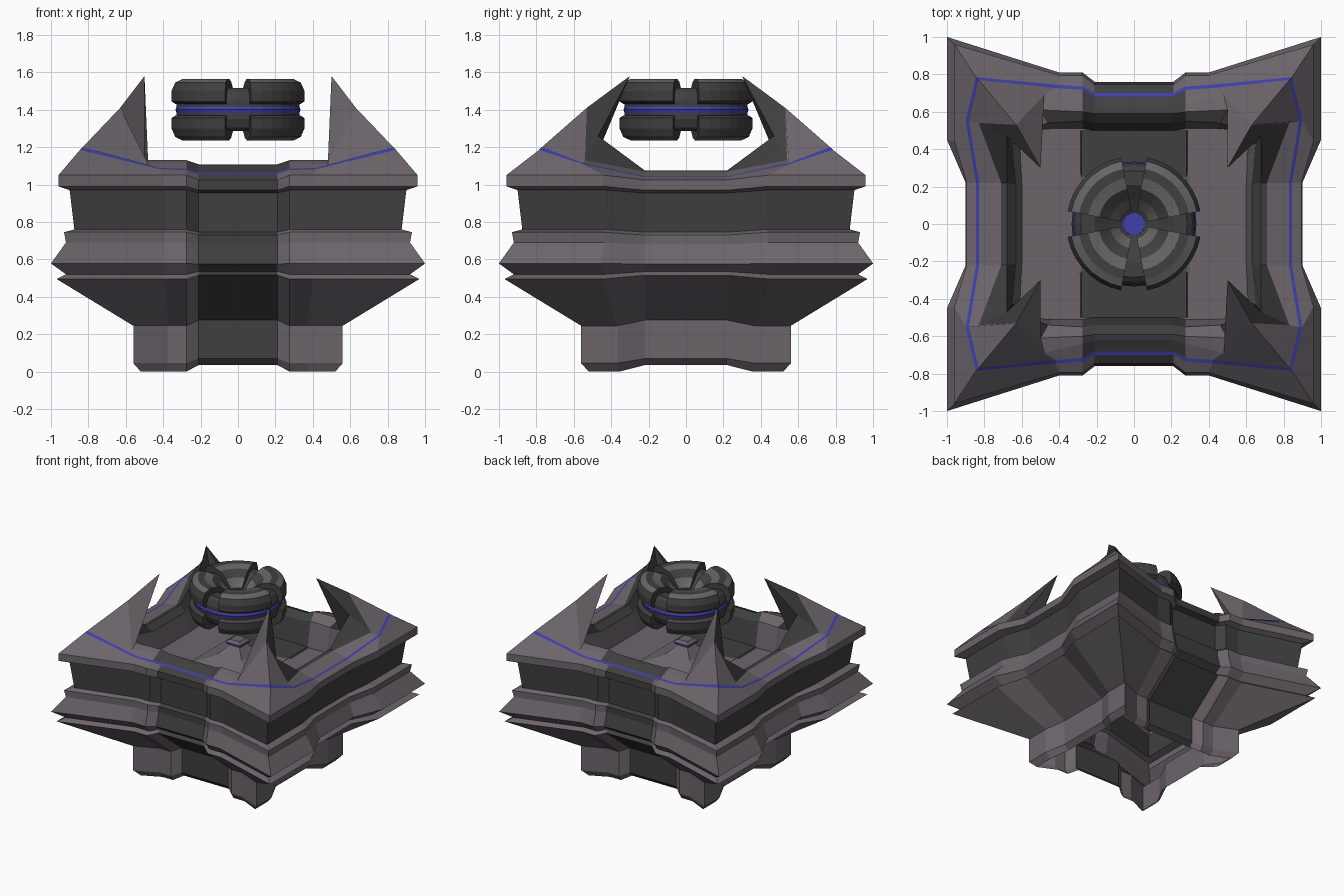
import bpy, bmesh, math

if "Cube" in bpy.data.objects:
    bpy.data.objects.remove(bpy.data.objects["Cube"])


def material(name, rgb):
    m = bpy.data.materials.new(name)
    m.diffuse_color = (*rgb, 1)
    m.use_nodes = True
    m.node_tree.nodes["Principled BSDF"].inputs["Base Color"].default_value = m.diffuse_color
    return m


STONE = material("warm_grey", (0.15, 0.13, 0.148))
DARK = material("charcoal", (0.05, 0.05, 0.05))
MID = material("mid_grey", (0.13, 0.13, 0.13))
BLUE = material("blue_glow", (0.05, 0.05, 0.40))
MATS = [STONE, DARK, MID, BLUE]


def finish(name, bm):
    bmesh.ops.recalc_face_normals(bm, faces=bm.faces[:])
    me = bpy.data.meshes.new(name)
    bm.to_mesh(me)
    bm.free()
    for m in MATS:
        me.materials.append(m)
    ob = bpy.data.objects.new(name, me)
    bpy.context.collection.objects.link(ob)
    return ob


def full_loop(q):
    """Mirror a quarter outline (recess -> corner -> side) into a closed loop."""
    r = q[::-1]
    return (list(r) + [(-x, y, z) for x, y, z in q]
            + [(-x, -y, z) for x, y, z in r] + [(x, -y, z) for x, y, z in q])


def tier(c, xm, ym, zc, zm):
    """Quarter outline of one wall level: c corner, xm side middle, ym recess."""
    return [(0.21, ym, zm), (0.275, ym + 0.05, zc), (0.34 + 0.06 * c, ym + 0.05, zc),
            (c, c, zc), (c, 0.26 + 0.19 * c, zc), (xm, 0.22, zm)]


# Wall levels: (corner, side middle, recess, corner z, middle z)
tiers = [
    (0.52, 0.46, 0.40, 0.0, 0.035),
    (0.56, 0.50, 0.43, 0.045, 0.07),
    (0.56, 0.50, 0.43, 0.245, 0.275),
    (0.97, 0.88, 0.74, 0.495, 0.515),
    (0.92, 0.85, 0.71, 0.52, 0.535),
    (1.00, 0.90, 0.76, 0.578, 0.575),
    (0.92, 0.86, 0.73, 0.69, 0.68),
    (0.93, 0.86, 0.73, 0.745, 0.73),
    (0.875, 0.83, 0.70, 0.76, 0.745),
    (0.90, 0.845, 0.70, 0.97, 0.955),
    (0.96, 0.895, 0.745, 0.99, 0.97),
    (0.96, 0.895, 0.745, 1.05, 1.025),
]
quarters = [tier(*t) for t in tiers]

# Roof: both edges of the blue line, roof edge, spiked rim, inner lip, basin floor
quarters += [
    [(0.21, 0.70, 1.057), (0.275, 0.735, 1.077), (0.42, 0.745, 1.082),
     (0.845, 0.785, 1.185), (0.90, 0.55, 1.108), (0.845, 0.22, 1.039)],
    [(0.21, 0.682, 1.065), (0.275, 0.717, 1.084), (0.42, 0.727, 1.089),
     (0.83, 0.77, 1.20), (0.882, 0.55, 1.115), (0.828, 0.22, 1.043)],
    [(0.21, 0.62, 1.10), (0.275, 0.64, 1.12), (0.48, 0.69, 1.11),
     (0.63, 0.53, 1.41), (0.83, 0.54, 1.13), (0.71, 0.22, 1.07)],
    [(0.21, 0.59, 1.108), (0.275, 0.60, 1.13), (0.50, 0.61, 1.13),
     (0.50, 0.30, 1.58), (0.68, 0.47, 1.26), (0.68, 0.22, 1.075)],
    [(0.21, 0.54, 1.06), (0.275, 0.55, 1.07), (0.46, 0.54, 1.07),
     (0.58, 0.50, 1.10), (0.65, 0.43, 1.07), (0.63, 0.21, 1.03)],
    [(0.21, 0.50, 0.87), (0.275, 0.51, 0.87), (0.44, 0.51, 0.87),
     (0.57, 0.50, 0.87), (0.61, 0.42, 0.87), (0.60, 0.21, 0.87)],
]

# Body: loft all the levels together, hollow underneath
bm = bmesh.new()
rings = [[bm.verts.new(p) for p in full_loop(q)] for q in quarters]
for k in range(len(rings) - 1):
    for i in range(24):
        j = (i + 1) % 24
        f = bm.faces.new((rings[k][i], rings[k][j], rings[k + 1][j], rings[k + 1][i]))
        if k == 12:
            f.material_index = 3
        elif k == 8 or i in (5, 17) or (k >= 13 and i in (4, 6, 16, 18)):
            f.material_index = 1
        elif k in (14, 15) and i in (0, 1, 9, 10, 11, 12, 13, 21, 22, 23):
            f.material_index = 1
bmesh.ops.triangulate(bm, faces=[bm.faces.new(rings[-1])])
finish("body", bm)


def frustum(name, levels, mats):
    """Stack of rectangles (half x, half y, z), closed at both ends."""
    b = bmesh.new()
    rs = [[b.verts.new((sx * hx, sy * hy, z)) for sx, sy in ((1, 1), (-1, 1), (-1, -1), (1, -1))]
          for hx, hy, z in levels]
    for k in range(len(rs) - 1):
        for i in range(4):
            j = (i + 1) % 4
            b.faces.new((rs[k][i], rs[k][j], rs[k + 1][j], rs[k + 1][i])).material_index = mats[k]
    b.faces.new(rs[0])
    top = b.faces.new(rs[-1])
    top.material_index = mats[-1]
    return finish(name, b)


# Dark strip on the basin floor and the emitter pedestal
frustum("floor_strip", [(0.29, 0.50, 0.865), (0.28, 0.50, 0.88)], [1])
frustum("pedestal", [(0.30, 0.27, 0.87), (0.11, 0.11, 0.95), (0.045, 0.045, 1.02),
                     (0.065, 0.065, 1.03), (0.065, 0.065, 1.045), (0.045, 0.045, 1.065)],
        [0, 0, 0, 3, 0])


def sweep(name, profile, a0, a1, n, mats):
    """Turn a closed (radius, z) profile round the z axis between two angles."""
    b = bmesh.new()
    closed = a1 - a0 >= 360
    rs = []
    for s in range(n if closed else n + 1):
        a = math.radians(a0 + (a1 - a0) * s / n)
        rs.append([b.verts.new((r * math.cos(a), r * math.sin(a), z)) for r, z in profile])
    m = len(profile)
    for s in range(n):
        p, q = rs[s], rs[(s + 1) % len(rs)]
        for i in range(m):
            j = (i + 1) % m
            b.faces.new((p[i], p[j], q[j], q[i])).material_index = mats[i % len(mats)]
    if not closed:
        for r in (rs[0], rs[-1]):
            b.faces.new(r).material_index = 1
    return finish(name, b)


ZC = 1.40  # rotor centre height
shell = [(0.34, 0.03), (0.362, 0.045), (0.362, 0.10), (0.342, 0.145), (0.30, 0.165),
         (0.25, 0.165), (0.19, 0.15), (0.13, 0.105), (0.075, 0.045), (0.075, 0.03)]
core = [(0.328, 0.0), (0.328, 0.05), (0.31, 0.095), (0.285, 0.115), (0.21, 0.115),
        (0.13, 0.06), (0.06, 0.02)]
core += [(r, -z) for r, z in core[:0:-1]]

# Hovering rotor: eight shell segments, inner core, blue belt and hub
for side, label in ((1, "upper"), (-1, "lower")):
    for k in range(4):
        sweep(f"rotor_{label}_segment_{k + 1}", [(r, ZC + side * z) for r, z in shell],
              90 * k + 11, 90 * k + 79, 7, [1, 1, 1, 2, 1, 2, 1, 2, 1, 1])
sweep("rotor_core", [(r, ZC + z) for r, z in core], 0, 360, 32, [1])
sweep("rotor_belt", [(0.30, ZC - 0.018), (0.328, ZC - 0.018), (0.334, ZC),
                     (0.328, ZC + 0.018), (0.30, ZC + 0.018)], 0, 360, 32, [3])

bm = bmesh.new()
bmesh.ops.create_cone(bm, cap_ends=True, segments=16, radius1=0.06, radius2=0.06, depth=0.05)
bmesh.ops.translate(bm, verts=bm.verts[:], vec=(0, 0, ZC))
for f in bm.faces:
    f.material_index = 3
finish("rotor_hub", bm)
